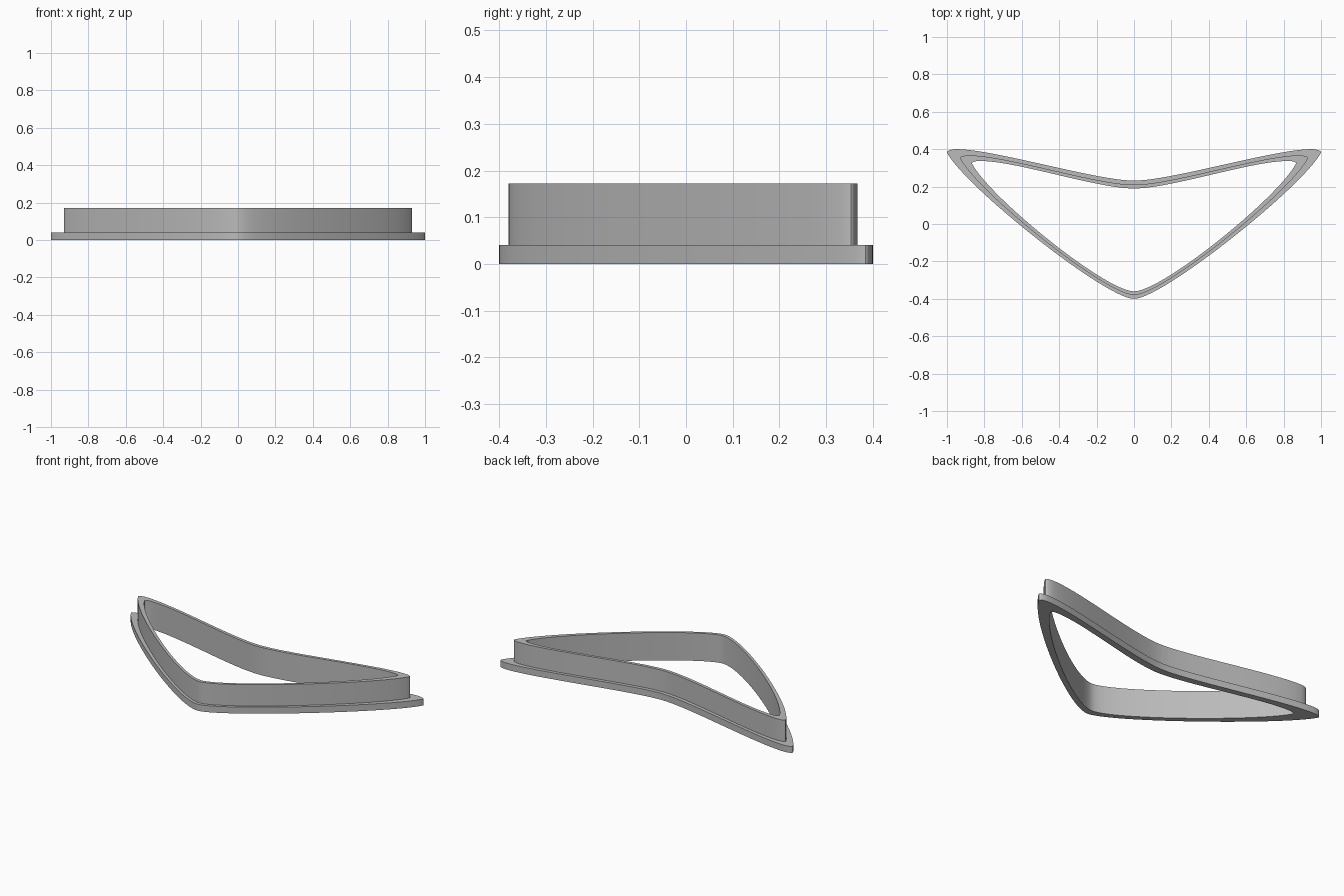
import bpy, bmesh
from math import radians
from mathutils import Vector
from mathutils.geometry import interpolate_bezier

cube = bpy.data.objects.get("Cube")
if cube:
    bpy.data.objects.remove(cube)

grey = bpy.data.materials.new("plain grey")
grey.use_nodes = True
colour = (0.5, 0.5, 0.5, 1)
grey.diffuse_color = colour
grey.node_tree.nodes["Principled BSDF"].inputs["Base Color"].default_value = colour


def outline(tip_x, tip_y, front_y, back_y, bluntness):
    """Symmetric closed outline: rounded front point, two swept tips, dipped back."""
    side = Vector((tip_x, tip_y - 0.4 * bluntness))
    crown = Vector((tip_x - bluntness, tip_y))
    front, back = Vector((0, front_y)), Vector((0, back_y))
    spans = [
        (front, front + Vector((0.15, 0)), side + Vector((-0.1, -0.185)), side, 40),
        (side, side + Vector((0.006, 0.012)), crown + Vector((0.5 * bluntness, 0)), crown, 10),
        (crown, crown + Vector((-0.2, 0)), back + Vector((0.2, 0)), back, 40),
    ]
    half = [front]
    for a, ha, hb, b, n in spans:
        half += interpolate_bezier(a, ha, hb, b, n)[1:]
    return half + [Vector((-p.x, p.y)) for p in half[-2:0:-1]]


# Flange edge, wall edge and opening edge
flange = outline(0.999, 0.40, -0.40, 0.232, 0.05)
wall = outline(0.929, 0.367, -0.38, 0.21, 0.045)
opening = outline(0.865, 0.337, -0.36, 0.19, 0.04)

# Stepped cross-section carried round the outlines
section = [(opening, 0), (flange, 0), (flange, 0.04),
           (wall, 0.04), (wall, 0.172), (opening, 0.172)]
bm = bmesh.new()
rings = [[bm.verts.new((p.x, p.y, z)) for p in path] for path, z in section]
count = len(flange)
for k, ring in enumerate(rings):
    after = rings[(k + 1) % len(rings)]
    for i in range(count):
        j = (i + 1) % count
        bm.faces.new((ring[i], ring[j], after[j], after[i]))
bmesh.ops.recalc_face_normals(bm, faces=bm.faces)
mesh = bpy.data.meshes.new("stepped_frame")
bm.to_mesh(mesh)
bm.free()
mesh.materials.append(grey)
frame = bpy.data.objects.new("stepped_frame", mesh)
bpy.context.collection.objects.link(frame)

# Smooth walls with crisp rims
bpy.ops.object.select_all(action="DESELECT")
frame.select_set(True)
bpy.context.view_layer.objects.active = frame
bpy.ops.object.shade_smooth_by_angle(angle=radians(35))
